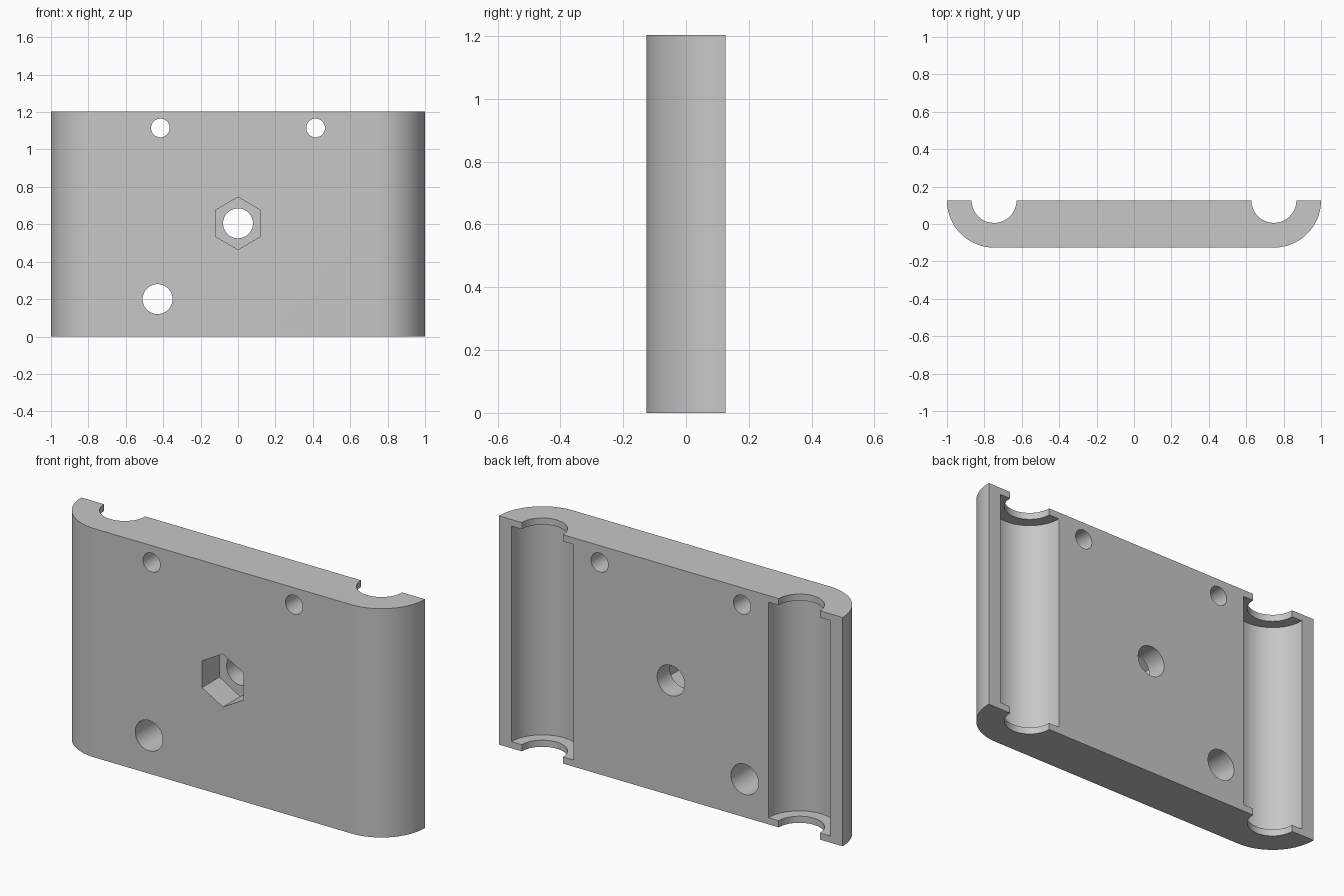
import bpy, bmesh
from math import pi, sin, cos, radians
from mathutils import Matrix

if "Cube" in bpy.data.objects:
    bpy.data.objects.remove(bpy.data.objects["Cube"], do_unlink=True)

HEIGHT, HALF_DEPTH, SIDE_RADIUS = 1.204, 0.126, 0.252
ROD_X = 1 - SIDE_RADIUS
LIP = 0.035

grey = bpy.data.materials.new("plain grey")
grey.use_nodes = True
colour = (0.57, 0.57, 0.57, 1)
grey.diffuse_color = colour
grey.node_tree.nodes["Principled BSDF"].inputs["Base Color"].default_value = colour


def add_object(name, bm):
    bmesh.ops.recalc_face_normals(bm, faces=bm.faces)
    mesh = bpy.data.meshes.new(name)
    bm.to_mesh(mesh)
    bm.free()
    mesh.materials.append(grey)
    obj = bpy.data.objects.new(name, mesh)
    bpy.context.collection.objects.link(obj)
    return obj


def prism(name, points, z0, z1):
    """Extrude an xy outline from z0 to z1."""
    bm = bmesh.new()
    base = bm.faces.new([bm.verts.new((x, y, z0)) for x, y in points])
    top = bmesh.ops.extrude_face_region(bm, geom=[base])["geom"]
    bmesh.ops.translate(bm, vec=(0, 0, z1 - z0),
                        verts=[v for v in top if isinstance(v, bmesh.types.BMVert)])
    return add_object(name, bm)


def ring(cx, cy, r, n, start=0.0):
    return [(cx + r * cos(start + 2 * pi * i / n), cy + r * sin(start + 2 * pi * i / n))
            for i in range(n)]


def cut(target, cutter):
    cutter.hide_render = True
    mod = target.modifiers.new("cut", "BOOLEAN")
    mod.operation = "DIFFERENCE"
    mod.solver = "EXACT"
    mod.object = cutter
    bpy.context.view_layer.objects.active = target
    bpy.ops.object.modifier_apply(modifier=mod.name)
    bpy.data.objects.remove(cutter, do_unlink=True)


def cut_hole(target, x, z, r, n, y0, y1, start=0.0):
    """Cut a round or polygonal hole along y."""
    cutter = prism("hole_cutter", ring(x, z, r, n, start), -y1, -y0)
    cutter.data.transform(Matrix.Rotation(pi / 2, 4, "X"))
    cut(target, cutter)


# Plate with quarter-round front corners
N = 32
arc = [(ROD_X + SIDE_RADIUS * sin(pi / 2 * i / N),
        HALF_DEPTH - SIDE_RADIUS * cos(pi / 2 * i / N)) for i in range(N + 1)]
outline = arc + [(-x, y) for x, y in reversed(arc)]
plate = prism("rod_clamp_plate", outline, 0, HEIGHT)

# Rod channels on the back: narrow at both ends, wider between the lips
for side in (-1, 1):
    x = side * ROD_X
    cut(plate, prism("channel_cutter", ring(x, HALF_DEPTH, 0.12, 64), -0.1, HEIGHT + 0.1))
    cut(plate, prism("pocket_cutter", ring(x, HALF_DEPTH, 0.18, 64), LIP, HEIGHT - LIP))

# Through holes
for x, z, r in ((-0.415, 1.115, 0.05), (0.415, 1.115, 0.05),
                (0, 0.605, 0.08), (-0.43, 0.2, 0.08)):
    cut_hole(plate, x, z, r, 48, -0.3, 0.3)

# Hexagonal nut recess in the front
cut_hole(plate, 0, 0.605, 0.14, 6, -0.3, 0.019, pi / 6)

bpy.ops.object.select_all(action="DESELECT")
plate.select_set(True)
bpy.context.view_layer.objects.active = plate
bpy.ops.object.shade_smooth_by_angle(angle=radians(30))
